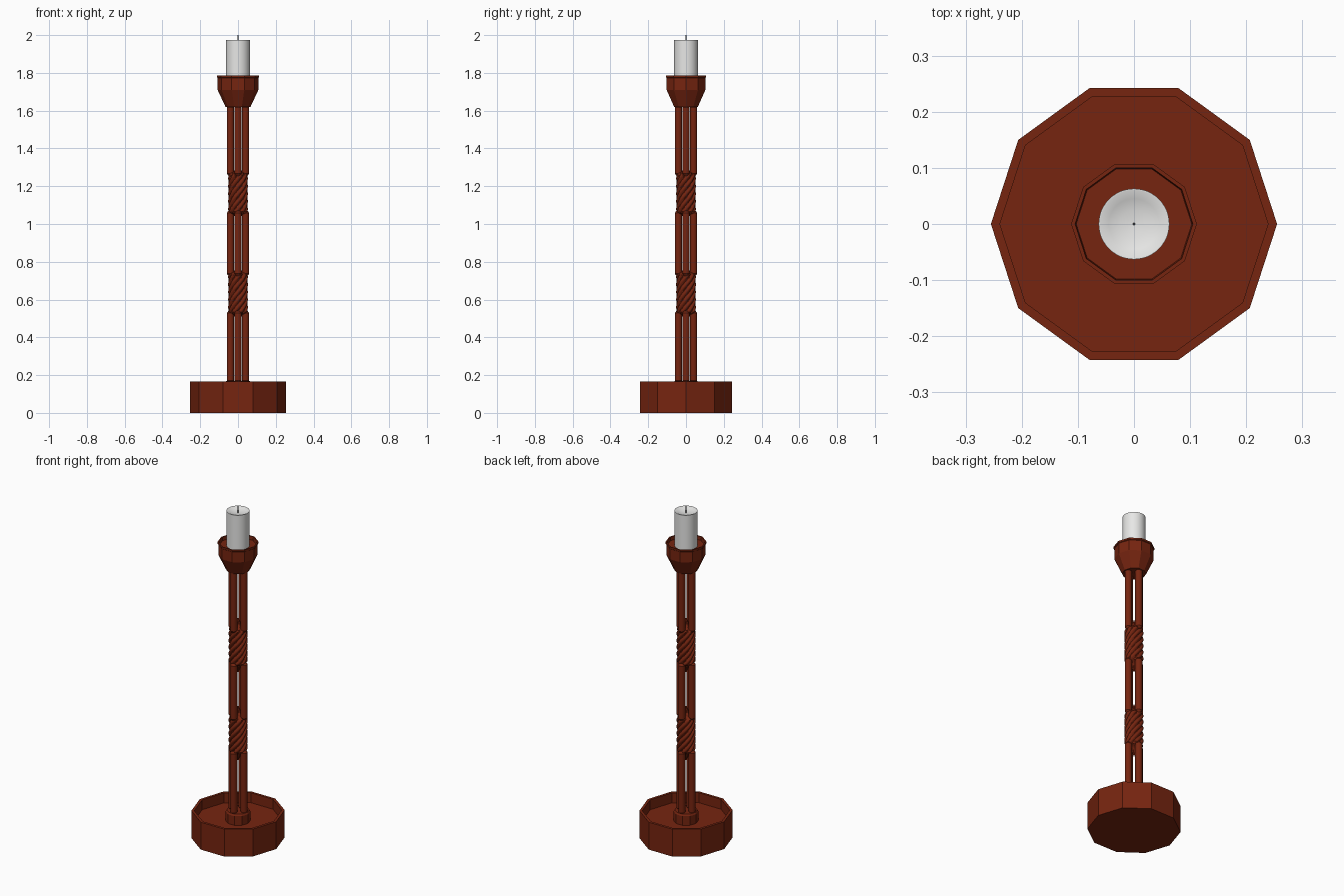
import bpy, bmesh, math

if "Cube" in bpy.data.objects:
    bpy.data.objects.remove(bpy.data.objects["Cube"])

def mat(name, c):
    m = bpy.data.materials.new(name)
    m.diffuse_color = (*c, 1)
    m.use_nodes = True
    m.node_tree.nodes["Principled BSDF"].inputs["Base Color"].default_value = m.diffuse_color
    return m

BROWN = mat("red_brown_wood", (0.18, 0.018, 0.005))
WAX = mat("white_wax", (0.8, 0.8, 0.79))
DARK = mat("dark_wick", (0.04, 0.04, 0.04))

def finish(name, bm, material, smooth):
    bmesh.ops.remove_doubles(bm, verts=bm.verts, dist=1e-5)
    bmesh.ops.recalc_face_normals(bm, faces=bm.faces)
    me = bpy.data.meshes.new(name)
    bm.to_mesh(me)
    bm.free()
    me.materials.append(material)
    ob = bpy.data.objects.new(name, me)
    bpy.context.collection.objects.link(ob)
    if smooth:
        bpy.ops.object.select_all(action='DESELECT')
        ob.select_set(True)
        bpy.context.view_layer.objects.active = ob
        bpy.ops.object.shade_smooth_by_angle(angle=math.radians(35))
    return ob

def lathe(name, profile, n, material, smooth=False, at=(0, 0), lobes=0, depth=0, lead=1):
    """Turn (radius, z) points; optional twisted flutes scale with the radius."""
    bm = bmesh.new()
    rings = []
    for r, z in profile:
        ring = []
        for i in range(n):
            a = 2 * math.pi * i / n
            rr = r
            if lobes:
                ph = lobes * (a - 2 * math.pi * z / lead) / 2
                rr = r * (1 - depth + depth * abs(math.cos(ph)) ** 0.7)
            ring.append(bm.verts.new((at[0] + rr * math.cos(a), at[1] + rr * math.sin(a), z)))
        rings.append(ring)
    for lo, hi in zip(rings, rings[1:]):
        for i in range(n):
            j = (i + 1) % n
            bm.faces.new((lo[i], lo[j], hi[j], hi[i]))
    bm.faces.new(rings[0][::-1])
    bm.faces.new(rings[-1])
    return finish(name, bm, material, smooth)

# ten-sided tray base and its raised hub
lathe("base_tray", [(0.255, 0), (0.255, 0.165), (0.239, 0.165), (0.239, 0.105)], 10, BROWN)
lathe("base_hub", [(0.068, 0.10), (0.068, 0.16), (0.062, 0.17)], 10, BROWN)

# ten-sided candle cup with a shallow recess and thin lip
lathe("candle_cup", [(0.066, 1.62), (0.108, 1.71), (0.108, 1.773), (0.112, 1.776),
                     (0.112, 1.786), (0.105, 1.786), (0.103, 1.765)], 10, BROWN)

# three tiers of four round rods
R = 0.0195
for t, (z0, z1) in enumerate([(0.16, 0.54), (0.725, 1.07), (1.255, 1.63)]):
    for k in range(4):
        a = math.pi / 2 * k
        prof = [(R * 0.55, z0), (R, z0 + 0.012), (R, z1 - 0.012), (R * 0.55, z1)]
        lathe(f"rod_{t + 1}_{k + 1}", prof, 16, BROWN, True,
              (0.04 * math.cos(a), 0.04 * math.sin(a)))

# two twisted spindles with pointed ends between the rods
half = [(0.051, 0.097), (0.043, 0.107), (0.026, 0.113), (0.017, 0.125), (0.001, 0.165)]
for t, zc in enumerate((0.632, 1.163)):
    prof = [(r, zc - d) for r, d in reversed(half)]
    prof += [(0.052, zc - 0.092 + 0.184 * i / 40) for i in range(41)]
    prof += [(r, zc + d) for r, d in half]
    lathe(f"twisted_spindle_{t + 1}", prof, 64, BROWN, True, lobes=8, depth=0.24, lead=0.32)

# candle with a slightly dished top, and wick
lathe("candle", [(0.063, 1.76), (0.063, 1.975), (0.060, 1.975), (0.045, 1.968),
                 (0.025, 1.963), (0.002, 1.961)], 48, WAX, True)
lathe("wick", [(0.0025, 1.955), (0.0025, 2.0)], 8, DARK, True)
